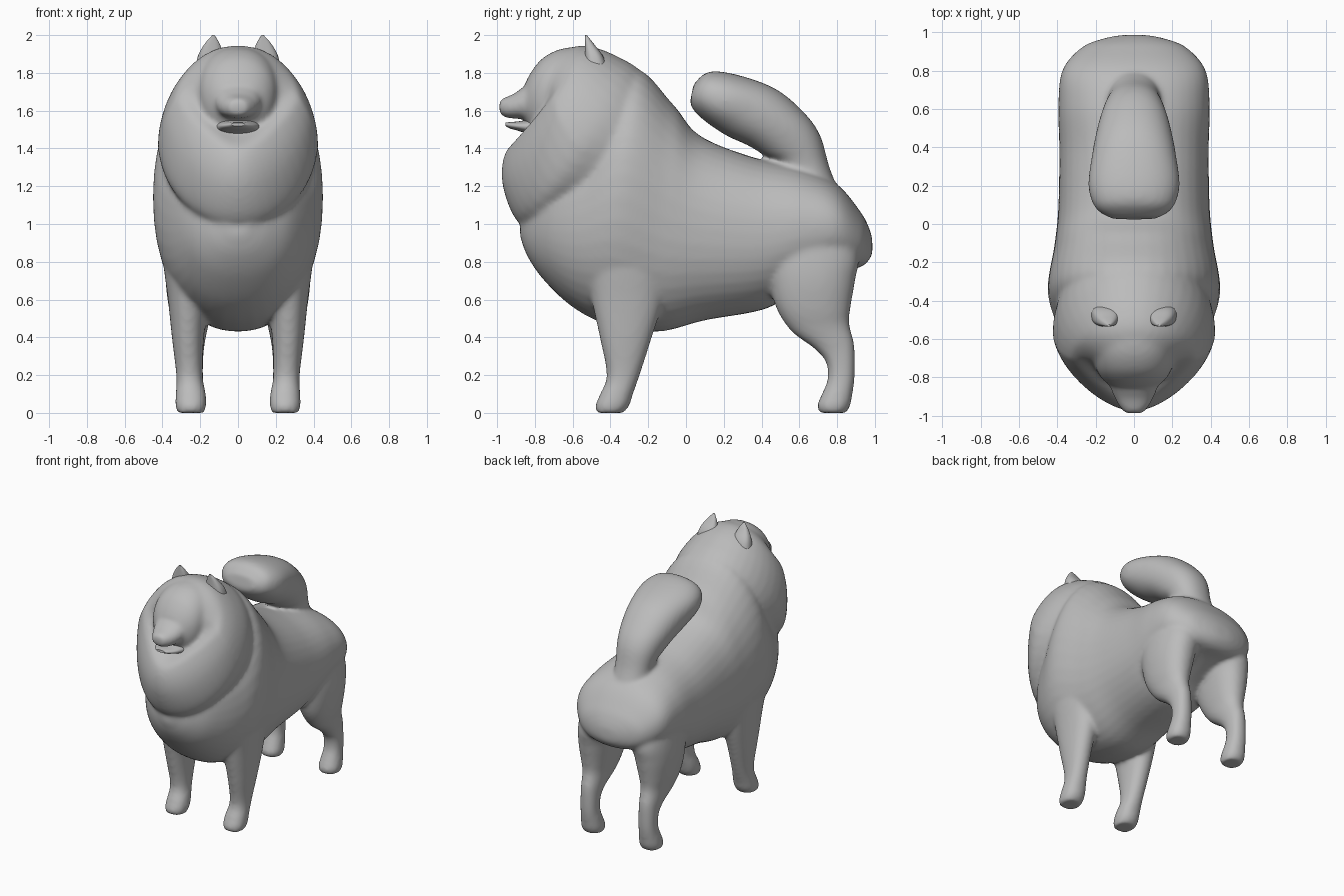
import bpy, bmesh, math
from mathutils import Vector

grey = bpy.data.materials.new("grey_coat")
grey.diffuse_color = (0.5, 0.5, 0.5, 1)
SIDES = 40


def spline(p, q, r, s, t):
    """Catmull-Rom blend of four stations."""
    return [0.5 * (2*b + (c-a)*t + (2*a-5*b+4*c-d)*t*t + (3*b-a-3*c+d)*t**3)
            for a, b, c, d in zip(p, q, r, s)]


def loft(bm, stations, side=1, egg=0.0, n=2.2, steps=6):
    """Oval rings; station = end A (y, z), end B (y, z), half width, centre x.
    egg narrows the A side more and more along the loft."""
    st = [tuple(s) + (0,) * (6 - len(s)) for s in stations]
    full = []
    for i in range(len(st) - 1):
        p, s = st[max(i-1, 0)], st[min(i+2, len(st)-1)]
        full += [spline(p, st[i], st[i+1], s, k/steps) for k in range(steps)]
    full.append(st[-1])
    rings, faces = [], []
    for i, (ya, za, yb, zb, w, xc) in enumerate(full):
        mid = Vector((side*xc, (ya+yb)/2, (za+zb)/2))
        half = Vector((0, (yb-ya)/2, (zb-za)/2))
        pinch = min(egg * (i/(len(full)-1))**2, 0.5)
        ring = []
        for k in range(SIDES):
            a = 2*math.pi*k/SIDES
            c, s = math.cos(a), math.sin(a)
            c = math.copysign(abs(c)**(2/n), c)
            s = math.copysign(abs(s)**(2/n), s)
            x = w*s*(1 + pinch*min(c, 0))
            ring.append(bm.verts.new(mid + half*c + Vector((x, 0, 0))))
        rings.append(ring)
    for r, q in zip(rings, rings[1:]):
        for k in range(SIDES):
            j = (k+1) % SIDES
            faces.append(bm.faces.new((r[k], r[j], q[j], q[k])))
    faces += [bm.faces.new(rings[0]), bm.faces.new(rings[-1])]
    bmesh.ops.recalc_face_normals(bm, faces=faces)


def finish(bm, name):
    me = bpy.data.meshes.new(name)
    bm.to_mesh(me)
    bm.free()
    me.materials.append(grey)
    ob = bpy.data.objects.new(name, me)
    bpy.context.collection.objects.link(ob)
    bpy.context.view_layer.objects.active = ob
    bpy.ops.object.select_all(action='DESELECT')
    ob.select_set(True)
    bpy.ops.object.shade_smooth_by_angle(angle=math.radians(50))
    return ob


coat = bmesh.new()

# torso, chest to rump
loft(coat, [
    (-.88, .94, -.87, 1.08, .06), (-.84, .83, -.79, 1.22, .18),
    (-.75, .70, -.7, 1.36, .29), (-.6, .56, -.5, 1.55, .39),
    (-.42, .47, -.28, 1.82, .45), (-.15, .43, -.07, 1.635, .415),
    (.1, .49, .07, 1.47, .395), (.42, .55, .35, 1.355, .39),
    (.6, .66, .62, 1.295, .395), (.8, .745, .8, 1.21, .375),
    (.92, .77, .92, 1.07, .275), (.97, .81, .965, .99, .16),
    (.988, .85, .985, .93, .06)])

# ruff around the neck
loft(coat, [
    (-.5, .95, .0, 1.48, .36), (-.72, 1.0, -.12, 1.68, .395),
    (-.88, 1.0, -.25, 1.82, .425),
    (-.97, 1.2, -.35, 1.88, .395), (-.955, 1.38, -.45, 1.925, .335),
    (-.84, 1.48, -.55, 1.945, .275), (-.79, 1.55, -.66, 1.92, .2)],
    egg=1.2, n=2.05)

# face
loft(coat, [
    (-.5, 1.5, -.5, 1.94, .2), (-.65, 1.48, -.65, 1.93, .215),
    (-.75, 1.48, -.75, 1.885, .2), (-.81, 1.49, -.81, 1.82, .165),
    (-.85, 1.535, -.85, 1.75, .115)])

# upper muzzle
loft(coat, [
    (-.78, 1.555, -.78, 1.76, .14), (-.86, 1.555, -.86, 1.725, .12),
    (-.91, 1.558, -.91, 1.69, .1), (-.955, 1.563, -.955, 1.672, .075),
    (-.988, 1.585, -.988, 1.655, .047)])

# tail curled over the back
loft(coat, [
    (.5, 1.2, .82, 1.15, .14), (.48, 1.325, .76, 1.3, .14),
    (.42, 1.36, .71, 1.47, .165), (.33, 1.415, .625, 1.59, .193),
    (.22, 1.465, .475, 1.715, .22), (.12, 1.53, .27, 1.79, .238),
    (.05, 1.59, .12, 1.805, .2), (.02, 1.64, .04, 1.74, .12)])

for side in (-1, 1):
    # front leg
    loft(coat, [
        (-.48, 1.15, -.14, 1.15, .13, .27), (-.54, .85, -.08, .85, .145, .255),
        (-.50, .6, -.12, .6, .108, .263), (-.457, .4, -.18, .4, .085, .265),
        (-.42, .2, -.245, .2, .07, .257), (-.455, .1, -.28, .1, .08, .25),
        (-.48, .04, -.30, .04, .082, .25), (-.475, 0, -.33, 0, .072, .25)], side)
    # hind leg
    loft(coat, [
        (.5, 1.1, .8, 1.1, .12, .22), (.42, .85, .91, .85, .15, .225),
        (.44, .7, .895, .7, .14, .243), (.48, .55, .87, .55, .115, .25),
        (.56, .43, .865, .47, .09, .25), (.68, .34, .89, .37, .072, .25),
        (.74, .27, .895, .28, .066, .25), (.75, .18, .893, .18, .066, .25),
        (.715, .09, .88, .09, .076, .25), (.695, .04, .87, .04, .082, .25),
        (.705, 0, .85, 0, .072, .25)], side)

# melt the coat parts into one soft skin
skin = finish(coat, "dog_coat")
mod = skin.modifiers.new("merge", 'REMESH')
mod.mode = 'VOXEL'
mod.voxel_size = 0.014
mod.use_smooth_shade = True
mod = skin.modifiers.new("soften", 'SMOOTH')
mod.factor = 0.5
mod.iterations = 12

# lower jaw
jaw = bmesh.new()
loft(jaw, [
    (-.74, 1.45, -.74, 1.56, .13), (-.83, 1.475, -.83, 1.553, .112),
    (-.89, 1.494, -.89, 1.543, .09), (-.93, 1.505, -.93, 1.54, .062),
    (-.955, 1.518, -.955, 1.536, .035)])
finish(jaw, "lower_jaw")

# ears
for side, label in ((-1, "right"), (1, "left")):
    ear = bmesh.new()
    loft(ear, [
        (-.535, 1.76, -.40, 1.76, .085, .15), (-.535, 1.88, -.435, 1.88, .07, .145),
        (-.535, 1.95, -.485, 1.95, .042, .137), (-.535, 2.0, -.525, 2.0, .006, .13)],
        side, n=2.6)
    finish(ear, label + "_ear")
